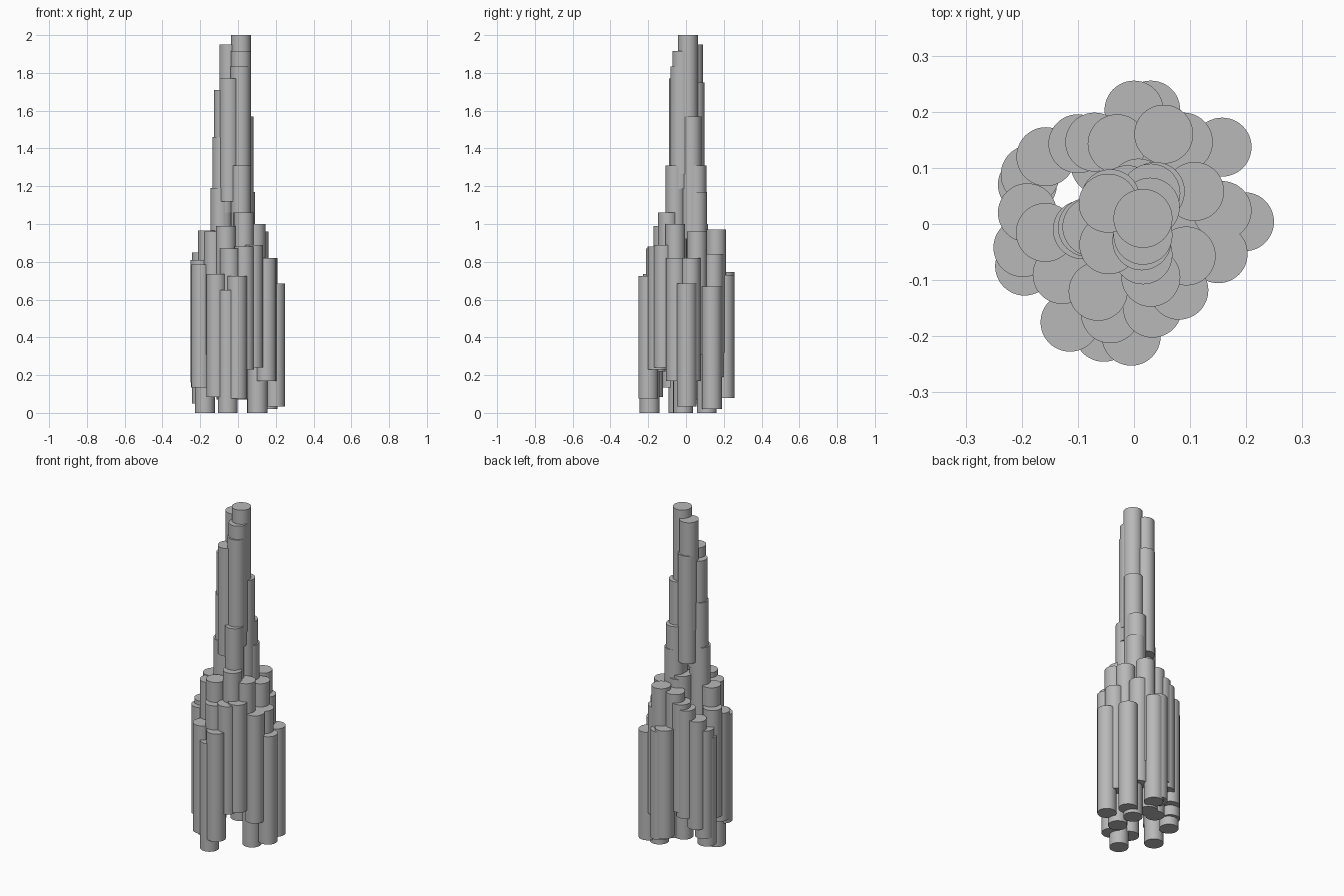
import bpy

RADIUS, LENGTH = 0.0525, 0.65

grey = bpy.data.materials.new("mid_grey")
grey.diffuse_color = (.48, .48, .48, 1)

# x, y and top height of each identical column
spire = [
    (.016, .01, 2.0), (-.046, .037, 1.95), (.016, -.02, 1.915), (.014, -.03, 1.835),
    (-.045, -.037, 1.77), (-.042, .045, 1.75), (-.075, -.005, 1.71), (.029, .03, 1.57),
    (-.083, -.006, 1.46), (.016, -.055, 1.31), (.03, .055, 1.31), (-.092, -.01, 1.19),
    (.038, .058, 1.17),
]
upper_ring = [
    (-.012, .052, 1.02), (.008, .064, 1.0),
    (.03, -.095, 1.06), (.093, -.057, 1.0), (-.064, -.12, .99), (-.158, -.015, .965),
    (.108, .058, .96), (-.128, -.09, .96), (.053, .16, .97), (-.03, .143, .95),
    (-.07, .146, .9), (-.1, .143, .87),
    (.08, -.118, .89), (.033, -.15, .88), (-.042, -.16, .87),
]
lower_ring = [
    (-.19, .02, .85), (.088, .146, .84), (.15, -.053, .82), (.157, .024, .82),
    (-.198, -.042, .81), (-.157, .12, .81), (-.195, -.075, .785), (0, .203, .745),
    (-.114, -.175, .735), (.03, .203, .73), (-.185, .088, .75), (-.19, .07, .7),
    (-.005, -.2, .725), (.197, .004, .685), (.157, .137, .67),
    (-.054, -.193, .65), (.1, .11, .65), (-.175, -.04, .65),
    (.104, -.015, .65), (-.06, .105, .72), (0, .12, .72),
]


def column(name, x, y, top):
    bpy.ops.mesh.primitive_cylinder_add(
        vertices=48, radius=RADIUS, depth=LENGTH, location=(x, y, top - LENGTH / 2))
    obj = bpy.context.object
    obj.name = name
    obj.data.materials.append(grey)
    bpy.ops.object.shade_smooth_by_angle()


for name, group in (("spire_column", spire), ("upper_ring_column", upper_ring),
                    ("lower_ring_column", lower_ring)):
    for x, y, top in group:
        column(name, x, y, top)
